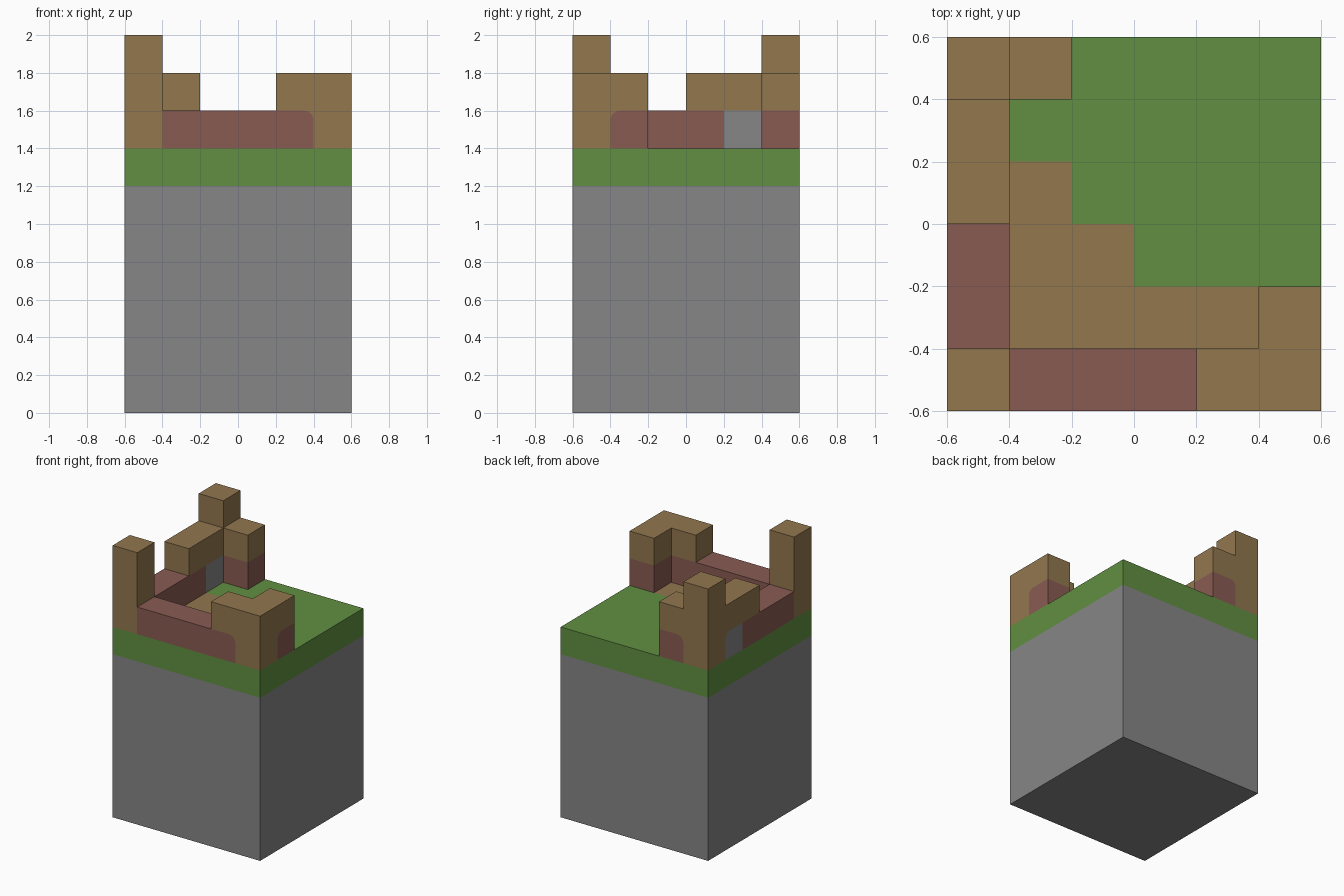
import bpy
import bmesh
import math
from mathutils import Vector

cube = bpy.data.objects.get("Cube")
if cube:
    bpy.data.objects.remove(cube, do_unlink=True)

CELL = 0.2      # size of one block
HALF = 0.6      # half width of the base
GROUND = 1.4    # top of the grass


def material(name, rgb):
    mat = bpy.data.materials.new(name)
    mat.use_nodes = True
    mat.diffuse_color = (*rgb, 1)
    mat.node_tree.nodes["Principled BSDF"].inputs["Base Color"].default_value = (*rgb, 1)
    return mat


STONE = material("grey stone", (0.238, 0.238, 0.238))
GRASS = material("green grass", (0.12, 0.275, 0.054))
EARTH = material("brown earth", (0.287, 0.184, 0.076))
BRICK = material("red brick", (0.25, 0.105, 0.084))


def finish(name, bm, *mats):
    mesh = bpy.data.meshes.new(name)
    bm.to_mesh(mesh)
    bm.free()
    for mat in mats:
        mesh.materials.append(mat)
    obj = bpy.data.objects.new(name, mesh)
    bpy.context.collection.objects.link(obj)
    return obj


def box_mesh(lo, hi):
    bm = bmesh.new()
    bmesh.ops.create_cube(bm, size=1)
    lo, hi = Vector(lo), Vector(hi)
    for v in bm.verts:
        v.co = Vector(((lo + hi) / 2)[i] + v.co[i] * (hi - lo)[i] for i in range(3))
    return bm


def block(name, mat, cols, rows, levels):
    """Box spanning cell columns (x), rows (y) and levels above the grass."""
    lo = (cols[0] * CELL - HALF, rows[0] * CELL - HALF, GROUND + levels[0] * CELL)
    hi = (cols[1] * CELL - HALF, rows[1] * CELL - HALF, GROUND + levels[1] * CELL)
    return finish(name, box_mesh(lo, hi), mat)


# Stone base
finish("stone_base", box_mesh((-HALF, -HALF, 0), (HALF, HALF, 1.2)), STONE)

# Grass layer with an earth path cut into its top, one cell per face
bm = box_mesh((-HALF, -HALF, 1.2), (HALF, HALF, GROUND))
for axis in (Vector((1, 0, 0)), Vector((0, 1, 0))):
    for i in range(1, 6):
        bmesh.ops.bisect_plane(bm, geom=bm.verts[:] + bm.edges[:] + bm.faces[:],
                               plane_co=axis * (i * CELL - HALF), plane_no=axis)
path_ends = {1: 5, 2: 3, 3: 2}    # row: last path column
for f in bm.faces:
    c = f.calc_center_median()
    col, row = (math.floor((k + HALF) / CELL) for k in c[:2])
    if f.normal.z > 0.5 and 1 <= col < path_ends.get(row, 0):
        f.material_index = 1
finish("grass_layer", bm, GRASS, EARTH)

# Corner towers
block("front_right_tower", EARTH, (0, 1), (0, 1), (0, 3))
block("back_right_tower", EARTH, (0, 1), (5, 6), (0, 3))
block("front_left_tower", EARTH, (5, 6), (0, 1), (0, 2))

# Brick walls and the stone doorway
block("front_wall", BRICK, (1, 5), (0, 1), (0, 1))
block("right_wall", BRICK, (0, 1), (1, 4), (0, 1))
block("left_wall_stub", BRICK, (5, 6), (1, 2), (0, 1))
block("back_wall_stub", BRICK, (1, 2), (5, 6), (0, 1))
block("doorway", STONE, (0, 1), (4, 5), (0, 1))

# Earth caps on the walls
block("front_wall_cap", EARTH, (4, 5), (0, 1), (1, 2))
block("left_wall_cap", EARTH, (5, 6), (1, 2), (1, 2))
block("right_wall_cap", EARTH, (0, 1), (3, 5), (1, 2))
block("back_wall_cap", EARTH, (1, 2), (5, 6), (1, 2))


def corner_fillet(name, corner, along, normal, radius=0.05, steps=5):
    """Thin earth patch that rounds the upper corner of a wall face."""
    along, normal, down = Vector(along), Vector(normal), Vector((0, 0, -1))
    corner = Vector(corner) + normal * 0.002
    bm = bmesh.new()
    tip = bm.verts.new(corner)
    arc = []
    for i in range(steps + 1):
        t = math.pi / 2 * i / steps
        arc.append(bm.verts.new(corner + radius * (along * (1 - math.cos(t))
                                                   + down * (1 - math.sin(t)))))
    for a, b in zip(arc, arc[1:]):
        f = bm.faces.new((tip, a, b))
        f.normal_update()
        if f.normal.dot(normal) < 0:
            f.normal_flip()
    finish(name, bm, EARTH)


# Rounded brick corners beside the towers
TOP = GROUND + CELL
corner_fillet("front_wall_fillet", (0.4, -HALF, TOP), (-1, 0, 0), (0, -1, 0))
corner_fillet("left_wall_fillet", (HALF, -0.4, TOP), (0, 1, 0), (1, 0, 0))
corner_fillet("back_wall_fillet", (-0.4, HALF, TOP), (1, 0, 0), (0, 1, 0))
corner_fillet("doorway_fillet", (-HALF, 0.4, TOP), (0, -1, 0), (-1, 0, 0))
